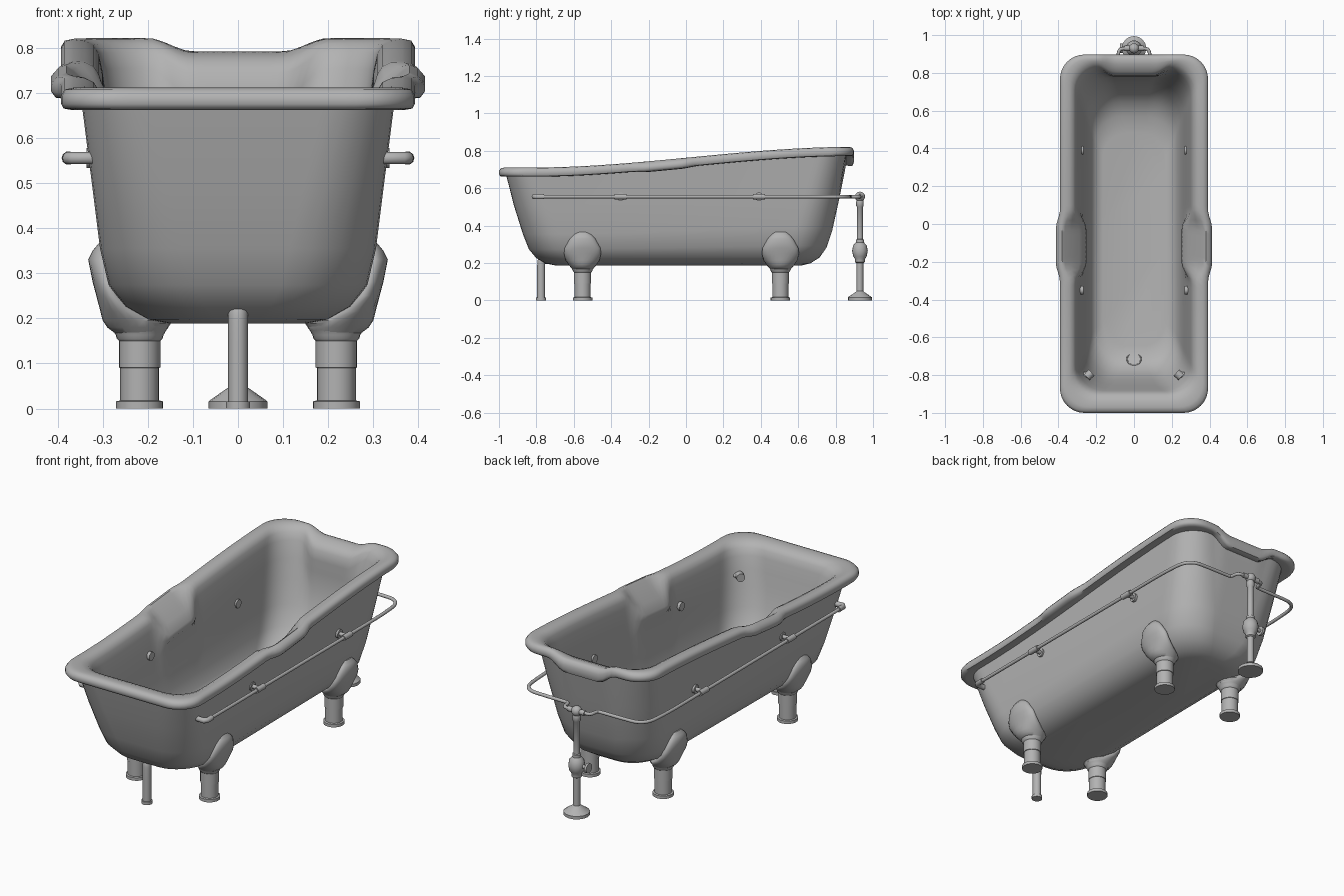
import bpy
import bmesh
from math import sin, cos, pi, radians
from mathutils import Vector

cube = bpy.data.objects.get("Cube")
if cube:
    bpy.data.objects.remove(cube, do_unlink=True)

grey = bpy.data.materials.new("plain_grey")
grey.use_nodes = True
grey.diffuse_color = (0.45, 0.45, 0.45, 1)
grey.node_tree.nodes["Principled BSDF"].inputs["Base Color"].default_value = grey.diffuse_color


def add_object(name, data):
    data.materials.append(grey)
    obj = bpy.data.objects.new(name, data)
    bpy.context.collection.objects.link(obj)
    return obj


def finish(name, bm, angle=40):
    bmesh.ops.recalc_face_normals(bm, faces=bm.faces)
    mesh = bpy.data.meshes.new(name)
    bm.to_mesh(mesh)
    bm.free()
    mesh.shade_smooth()
    mesh.set_sharp_from_angle(angle=radians(angle))
    return add_object(name, mesh)


def loft(name, rings, angle=40):
    """Skin a stack of equal-length point rings and cap both ends."""
    bm = bmesh.new()
    loops = [[bm.verts.new(p) for p in ring] for ring in rings]
    for a, b in zip(loops, loops[1:]):
        for i in range(len(a)):
            j = (i + 1) % len(a)
            bm.faces.new((a[i], a[j], b[j], b[i]))
    bm.faces.new(loops[0])
    bm.faces.new(loops[-1])
    return finish(name, bm, angle)


def ellipse(cx, cy, z, rx, ry, sides=24):
    return [(cx + rx * cos(2 * pi * i / sides), cy + ry * sin(2 * pi * i / sides), z)
            for i in range(sides)]


def lathe(name, cx, cy, profile, sides=24):
    return loft(name, [ellipse(cx, cy, z, r, r, sides) for z, r in profile])


def tube(name, points, radius, kind="POLY"):
    curve = bpy.data.curves.new(name, "CURVE")
    curve.dimensions = "3D"
    curve.bevel_depth = radius
    curve.bevel_resolution = 3
    curve.use_fill_caps = True
    spline = curve.splines.new(kind)
    spline.points.add(len(points) - 1)
    for target, p in zip(spline.points, points):
        target.co = (*p, 1)
    if kind == "NURBS":
        spline.order_u = 3
        spline.use_endpoint_u = True
        spline.resolution_u = 8
    return add_object(name, curve)


def smooth(t):
    t = min(max(t, 0), 1)
    return t * t * (3 - 2 * t)


# Tub shell: rounded rectangles follow the sloping rim
FLOOR, RIM = 0.188, 0.045


def rim_height(y):
    return 0.71 + 0.11 * smooth((y + 0.82) / 1.7)


def outline(hw, y0, y1, r, corner=8, long_side=56, short_side=20):
    pts = []
    centres = [(hw - r, y0 + r), (hw - r, y1 - r), (r - hw, y1 - r), (r - hw, y0 + r)]
    for k, (cx, cy) in enumerate(centres):
        start = (k - 1) * pi / 2
        for i in range(corner + 1):
            a = start + i * pi / 2 / corner
            pts.append(Vector((cx + r * cos(a), cy + r * sin(a))))
        nx, ny = centres[(k + 1) % 4]
        a = start + pi / 2
        end = Vector((nx + r * cos(a), ny + r * sin(a)))
        begin, n = pts[-1], (short_side if k % 2 else long_side)
        pts += [begin.lerp(end, i / n) for i in range(1, n)]
    return pts


def tub_ring(hw, y0, y1, r, frac, off=0, pad_x=0, pad_z=0, head=0):
    ring = []
    for p in outline(hw, y0, y1, r):
        pad = smooth((0.19 - abs(p.y + 0.115)) / 0.1)
        dip = smooth((0.2 - abs(p.x)) / 0.1) if p.y > 0.6 else 0
        drop = dip * (0.03 + 0.5 * (RIM - off))
        height = rim_height(p.y) - drop - RIM - FLOOR
        side = 1 if p.x > 0 else -1
        ring.append((p.x + side * pad_x * pad, p.y + head * dip,
                     FLOOR + frac * height + off + pad_z * pad))
    return ring


outer_wall = [
    (0.15, -0.70, 0.62, 0.12, 0), (0.20, -0.75, 0.665, 0.15, 0.02),
    (0.25, -0.80, 0.715, 0.17, 0.08), (0.287, -0.84, 0.752, 0.18, 0.18),
    (0.306, -0.872, 0.782, 0.18, 0.35), (0.325, -0.92, 0.82, 0.16, 0.67),
    (0.345, -0.96, 0.855, 0.14, 1)]
# Rim columns add height offset, armrest shift, armrest lift and headrest shift
rim = [
    (0.37, -0.98, 0.88, 0.13, 1, -0.003, 0.01, -0.008),
    (0.387, -0.994, 0.892, 0.13, 1, 0, 0.018, -0.008),
    (0.392, -1, 0.897, 0.13, 1, 0.01, 0.022, -0.006),
    (0.392, -1, 0.897, 0.13, 1, 0.028, 0.022, -0.006),
    (0.384, -0.99, 0.888, 0.13, 1, 0.042, 0.015, -0.003),
    (0.365, -0.97, 0.875, 0.13, 1, 0.046, 0.015, 0),
    (0.34, -0.94, 0.862, 0.13, 1, 0.044, 0.026, -0.008, -0.015),
    (0.32, -0.91, 0.845, 0.13, 1, 0.034, 0.012, -0.03, -0.038),
    (0.308, -0.893, 0.83, 0.13, 1, 0.015, -0.018, -0.05, -0.046),
    (0.30, -0.882, 0.818, 0.14, 1, -0.02, -0.043, -0.058, -0.038)]
inner_wall = [
    (0.288, -0.868, 0.80, 0.14, 0.82, 0, -0.036, -0.008, -0.02),
    (0.275, -0.85, 0.775, 0.15, 0.65, 0, -0.008, 0.055),
    (0.262, -0.826, 0.745, 0.15, 0.45),
    (0.247, -0.795, 0.70, 0.15, 0.28), (0.228, -0.76, 0.645, 0.15, 0.16),
    (0.204, -0.715, 0.57, 0.14, 0.09), (0.165, -0.645, 0.48, 0.12, 0.065)]
loft("tub", [tub_ring(*row) for row in outer_wall + rim + inner_wall], 50)

# Four feet: turned post with a shoulder that leans out against the tub
post = [(0, 0.052), (0.016, 0.052), (0.018, 0.043), (0.09, 0.043), (0.091, 0.046),
        (0.15, 0.046), (0.155, 0.051), (0.163, 0.053), (0.175, 0.06), (0.19, 0.07)]
shoulder = [(0.165, 0.218, 0.052, 0.053), (0.18, 0.222, 0.068, 0.066),
            (0.195, 0.228, 0.072, 0.078), (0.215, 0.25, 0.055, 0.09),
            (0.25, 0.28, 0.034, 0.099), (0.28, 0.29, 0.032, 0.096),
            (0.33, 0.301, 0.031, 0.068), (0.35, 0.3, 0.022, 0.05),
            (0.367, 0.295, 0.013, 0.03)]
for side_name, s in (("left", 1), ("right", -1)):
    for end_name, y in (("front", -0.553), ("back", 0.505)):
        label = f"{end_name}_{side_name}"
        lathe(f"{label}_foot", s * 0.218, y, post)
        loft(f"{label}_shoulder",
             [ellipse(s * x, y, z, rx, ry) for z, x, rx, ry in shoulder])

# Supply pipes along both sides, meeting at the standpipe
PIPE_Z, PIPE_X, STAND_Y = 0.555, 0.376, 0.93
route = [(0.25, -0.79), (0.34, -0.81), (PIPE_X, -0.82), (PIPE_X, -0.74), (PIPE_X, 0),
         (PIPE_X, 0.5), (PIPE_X, 0.7), (0.36, 0.87), (0.2, 0.875), (0.1, 0.875),
         (0.085, 0.88), (0.08, 0.925), (0.05, STAND_Y), (0, STAND_Y)]
for side_name, s in (("left", 1), ("right", -1)):
    def at(x, y):
        return (s * x, y, PIPE_Z)
    tube(f"{side_name}_pipe", [at(*p) for p in route], 0.009, "NURBS")
    tube(f"{side_name}_elbow", [at(0.24, -0.8), at(0.33, -0.81), at(0.365, -0.812),
                                at(PIPE_X, -0.8), at(PIPE_X, -0.76)], 0.014)
    tube(f"{side_name}_corner_jet", [at(0.25, -0.81), at(0.224, -0.787)], 0.022)
    for y in (-0.35, 0.39):
        tube(f"{side_name}_clamp", [at(PIPE_X, y - 0.033), at(PIPE_X, y + 0.033)], 0.015)
        tube(f"{side_name}_bracket", [at(PIPE_X, y), at(0.32, y)], 0.011)
        tube(f"{side_name}_wall_flange", [at(0.336, y), at(0.268, y)], 0.023)
    tube(f"{side_name}_tee_arm", [at(0, STAND_Y), at(0.05, STAND_Y)], 0.014)

# Standpipe with flange, valve body and tee
lathe("standpipe", 0, STAND_Y, [
    (0, 0.065), (0.016, 0.065), (0.02, 0.06), (0.045, 0.024), (0.05, 0.018),
    (0.2, 0.018), (0.205, 0.026), (0.222, 0.026), (0.235, 0.036), (0.265, 0.042),
    (0.295, 0.036), (0.31, 0.022), (0.325, 0.022), (0.328, 0.016), (0.5, 0.016),
    (0.505, 0.02), (0.53, 0.02), (0.54, 0.016)], 16)
bm = bmesh.new()
bmesh.ops.create_uvsphere(bm, u_segments=16, v_segments=10, radius=0.027)
bmesh.ops.translate(bm, verts=bm.verts, vec=(0, STAND_Y, PIPE_Z))
finish("tee_ball", bm)

# Valve handle
tube("valve_stem", [(0, STAND_Y, 0.265), (-0.07, STAND_Y, 0.265)], 0.01)
tube("valve_wheel", [(-0.062, STAND_Y, 0.265), (-0.074, STAND_Y, 0.265)], 0.026)

# Waste pipe under the front end, and the drain ring in the basin
tube("waste_pipe", [(0, -0.775, 0), (0, -0.775, 0.1), (0, -0.775, 0.18),
                    (0, -0.773, 0.217), (0, -0.76, 0.217), (0, -0.735, 0.216)], 0.022, "NURBS")
lathe("waste_collar", 0, -0.775, [(0, 0.027), (0.016, 0.027)])
bpy.ops.mesh.primitive_torus_add(major_radius=0.037, minor_radius=0.003, major_segments=24,
                                 minor_segments=6, location=(0, -0.715, 0.237),
                                 rotation=(radians(-26), 0, 0))
ring = bpy.context.object
ring.name = "drain_ring"
ring.data.materials.append(grey)
ring.data.shade_smooth()
